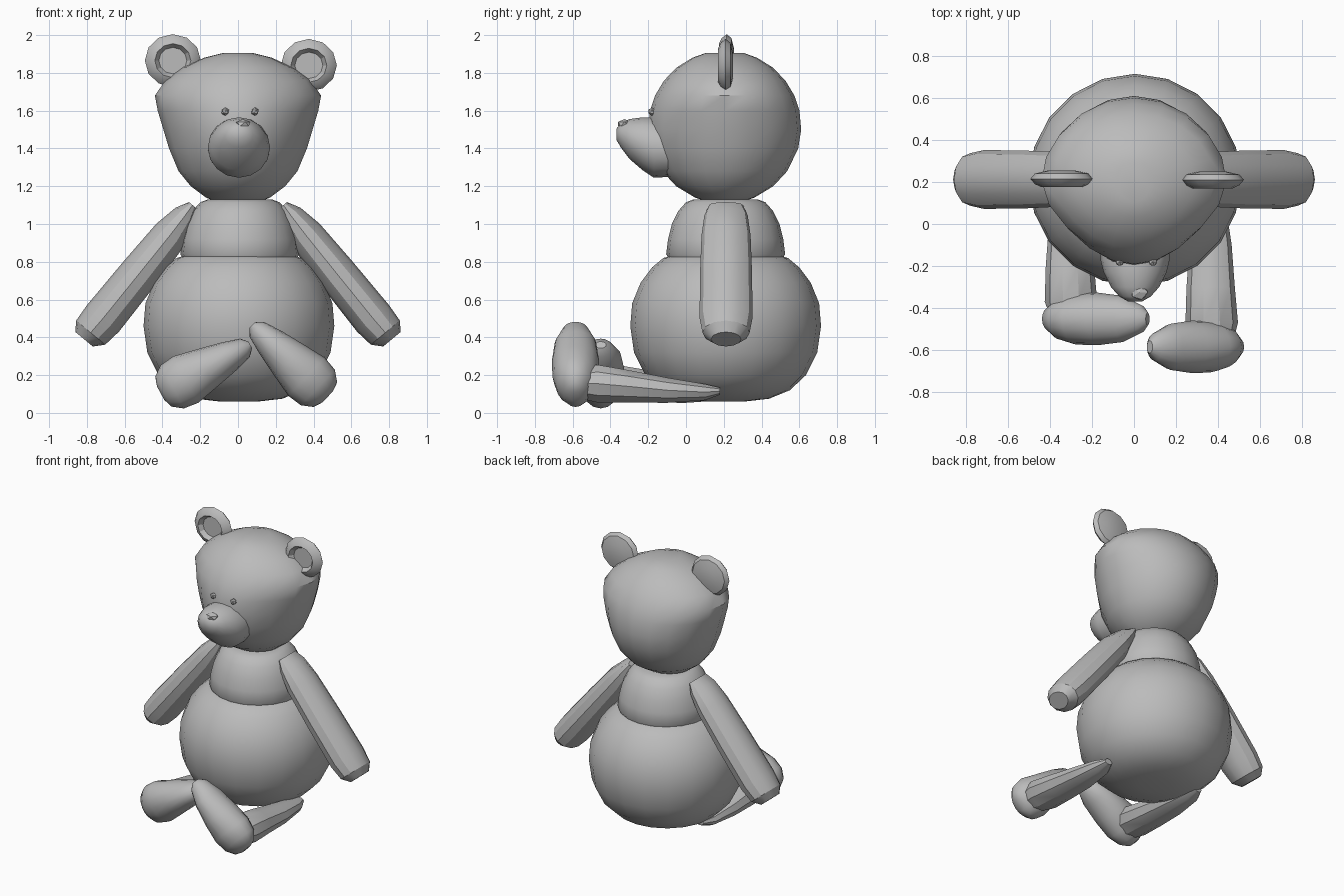
import bpy, bmesh, math
from mathutils import Vector

cube = bpy.data.objects.get("Cube")
if cube:
    bpy.data.objects.remove(cube, do_unlink=True)

gray = bpy.data.materials.new("plain gray")
gray.use_nodes = True
gray.diffuse_color = (0.5, 0.5, 0.5, 1)
gray.node_tree.nodes["Principled BSDF"].inputs["Base Color"].default_value = (0.5, 0.5, 0.5, 1)


def finish(name, bm, angle=40):
    bmesh.ops.recalc_face_normals(bm, faces=bm.faces)
    mesh = bpy.data.meshes.new(name)
    bm.to_mesh(mesh)
    bm.free()
    mesh.materials.append(gray)
    obj = bpy.data.objects.new(name, mesh)
    bpy.context.collection.objects.link(obj)
    bpy.ops.object.select_all(action='DESELECT')
    obj.select_set(True)
    bpy.context.view_layer.objects.active = obj
    bpy.ops.object.shade_smooth_by_angle(angle=math.radians(angle))
    return obj


def loft(name, rings, u, v, sides=16, angle=40):
    """Skin ellipses given as (centre, radius along u, radius along v)."""
    bm = bmesh.new()
    u, v = Vector(u).normalized(), Vector(v).normalized()
    loops = []
    for centre, ru, rv in rings:
        turns = [math.tau * i / sides for i in range(sides)]
        loops.append([bm.verts.new(Vector(centre) + u * ru * math.cos(t) + v * rv * math.sin(t))
                      for t in turns])
    for a, b in zip(loops, loops[1:]):
        for i in range(sides):
            j = (i + 1) % sides
            bm.faces.new((a[i], a[j], b[j], b[i]))
    bm.faces.new(loops[0])
    bm.faces.new(loops[-1])
    return finish(name, bm, angle)


def turned(name, profile, x, y):
    """Round part from (height, radius) pairs."""
    return loft(name, [((x, y, z), r, r) for z, r in profile], (1, 0, 0), (0, 1, 0), 20)


# Torso
turned("belly", [(.06, .1), (.075, .23), (.12, .34), (.2, .425), (.32, .485), (.46, .505),
                 (.58, .495), (.69, .45), (.77, .39), (.82, .33), (.835, .28)], .005, .21)
turned("chest", [(.8, .29), (.84, .315), (.92, .305), (1.0, .285), (1.07, .25),
                 (1.115, .21), (1.13, .17)], .01, .21)

# Head: a ball that is broad at the brow and narrows to the chin and face
head_rings = [(1.12, .12), (1.14, .17), (1.2, .25), (1.28, .315), (1.4, .365), (1.5, .395),
              (1.6, .425), (1.68, .44), (1.76, .385), (1.83, .29), (1.88, .18), (1.905, .08)]
head = loft("head", [((0, .205, z), r, math.sqrt(max(.405 ** 2 - (z - 1.513) ** 2, .004)))
                     for z, r in head_rings], (1, 0, 0), (0, 1, 0), 20)
for vert in head.data.vertices:
    vert.co.x *= 1 - .2 * max(0, .15 - vert.co.y) / .35

# Snout, nose and eyes
loft("snout", [((.005, -.08, 1.4), .165, .15), ((.005, -.17, 1.405), .165, .16),
               ((.005, -.23, 1.425), .15, .14), ((.005, -.3, 1.45), .115, .105),
               ((.005, -.345, 1.47), .075, .065), ((.005, -.368, 1.475), .035, .03)],
     (1, 0, 0), (0, 0, 1))


def bead(name, centre, size):
    bm = bmesh.new()
    bmesh.ops.create_icosphere(bm, subdivisions=1, radius=1)
    for vert in bm.verts:
        vert.co = Vector(centre) + Vector(a * b for a, b in zip(vert.co, size))
    finish(name, bm, 20)


bead("nose", (.025, -.325, 1.53), (.045, .04, .025))
for side, x in (("right", -.068), ("left", .09)):
    bead(side + "_eye", (x, -.18, 1.595), (.022, .022, .022))


# Ears: thin discs with a hollow in the front
for side, x, y, z in (("right", -.345, .215, 1.865), ("left", .375, .21, 1.84)):
    loft(side + "_ear", [((x, y + dy, z), r * 1.06, r) for dy, r in
                         ((-.01, .07), (-.04, .09), (-.025, .12), (0, .14), (.025, .12), (.04, .06))],
         (1, 0, 0), (0, 0, 1), 12, 25)

# Arms: hanging outward from the shoulders
for side, s in (("right", -1), ("left", 1)):
    loft(side + "_arm", [((s * x, .212, z), across, depth) for x, z, across, depth in
                         ((.24, 1.1, .025, .09), (.28, 1.045, .065, .115), (.36, .94, .095, .13),
                          (.525, .735, .105, .138), (.715, .5, .11, .14), (.78, .425, .1, .125),
                          (.815, .39, .06, .08))],
         (.77 * s, 0, .64), (0, 1, 0), 12, 30)

# Legs: tapering back under the belly
for side, x, dy in (("left", .365, 0), ("right", -.305, .1)):
    loft(side + "_leg", [((x + shift, y + dy, z), across, up) for y, z, shift, across, up in
                         ((.18, .115, .0, .03, .02), (.1, .11, 0, .07, .045), (-.1, .12, 0, .1, .07),
                          (-.3, .14, 0, .115, .09), (-.47, .155, .005, .125, .105),
                          (-.55, .155, .01, .1, .085))],
         (1, 0, 0), (0, 0, 1), 10, 30)

# Feet: teardrops with the narrow toe pointing inward and up
foot_profile = [(0, .02, .03), (.06, .055, .065), (.25, .085, .11), (.5, .115, .125),
                (.72, .14, .122), (.87, .13, .1), (.97, .09, .06), (1.0, .04, .025)]
for side, toe, heel, y in (("left", (.075, .465), (.475, .085), -.585),
                           ("right", (.065, .36), (-.41, .105), -.452)):
    a, b = Vector((toe[0], y, toe[1])), Vector((heel[0], y, heel[1]))
    along = b - a
    loft(side + "_foot", [(a + along * t, across, depth) for t, across, depth in foot_profile],
         (-along.z, 0, along.x), (0, 1, 0))
